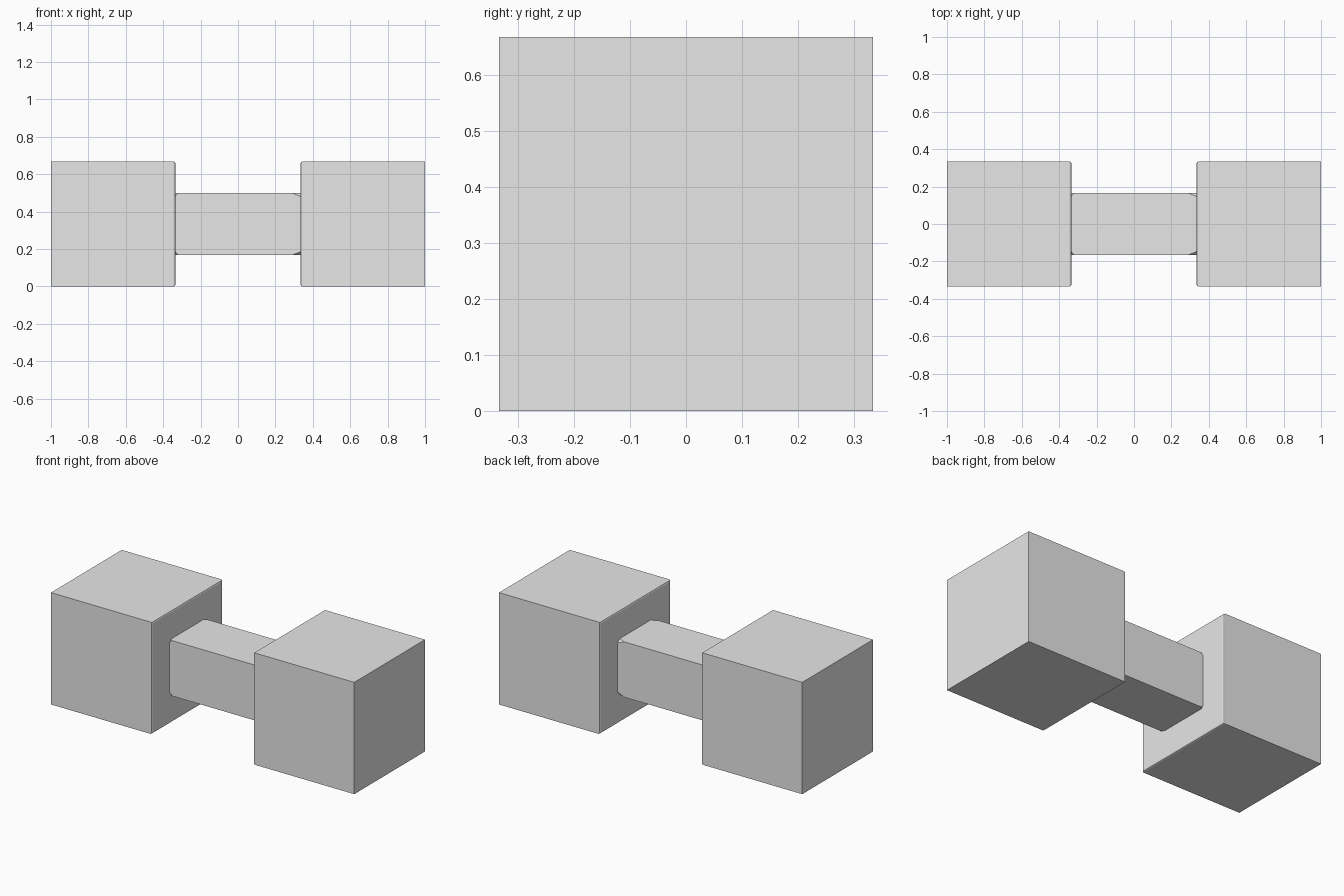
import bpy
import bmesh

default = bpy.data.objects.get("Cube")
if default:
    bpy.data.objects.remove(default, do_unlink=True)

# One plain grey for the whole model
GREY = (0.8, 0.8, 0.8, 1.0)
grey = bpy.data.materials.new("light_grey")
grey.use_nodes = True
grey.diffuse_color = GREY
grey.node_tree.nodes["Principled BSDF"].inputs["Base Color"].default_value = GREY

HALF = 1 / 3       # half the height of a block, and its centre height
INNER = 0.335      # inner face of each block
GRIP = 0.165       # half the thickness of the handle


def add_object(name, bm):
    bmesh.ops.recalc_face_normals(bm, faces=bm.faces)
    mesh = bpy.data.meshes.new(name)
    bm.to_mesh(mesh)
    bm.free()
    mesh.materials.append(grey)
    obj = bpy.data.objects.new(name, mesh)
    obj.location.z = HALF
    bpy.context.collection.objects.link(obj)
    return obj


# End blocks, with the edges around the inner face slightly bevelled
def add_block(name, side):
    bm = bmesh.new()
    bmesh.ops.create_cube(bm, size=1)
    for v in bm.verts:
        v.co.x = side * (1 if v.co.x * side > 0 else INNER)
        v.co.y *= 2 * HALF
        v.co.z *= 2 * HALF
    rim = [e for e in bm.edges
           if all(abs(v.co.x) < 0.5 for v in e.verts)]
    bmesh.ops.bevel(bm, geom=rim, offset=0.009, segments=2,
                    profile=0.5, affect='EDGES')
    add_object(name, bm)


add_block("left_block", 1)
add_block("right_block", -1)

# Square handle whose corners are clipped where it meets each block
bm = bmesh.new()
clip = 0.018
for side, length in ((1, 0.045), (-1, 0.015)):
    end = side * (INNER + 0.001)
    for y in (-1, 1):
        for z in (-1, 1):
            bm.verts.new((end, y * GRIP, z * (GRIP - clip)))
            bm.verts.new((end, y * (GRIP - clip), z * GRIP))
            bm.verts.new((end - side * length, y * GRIP, z * GRIP))
bmesh.ops.convex_hull(bm, input=bm.verts)
bmesh.ops.dissolve_limit(bm, angle_limit=0.02, verts=bm.verts, edges=bm.edges)
add_object("handle", bm)
